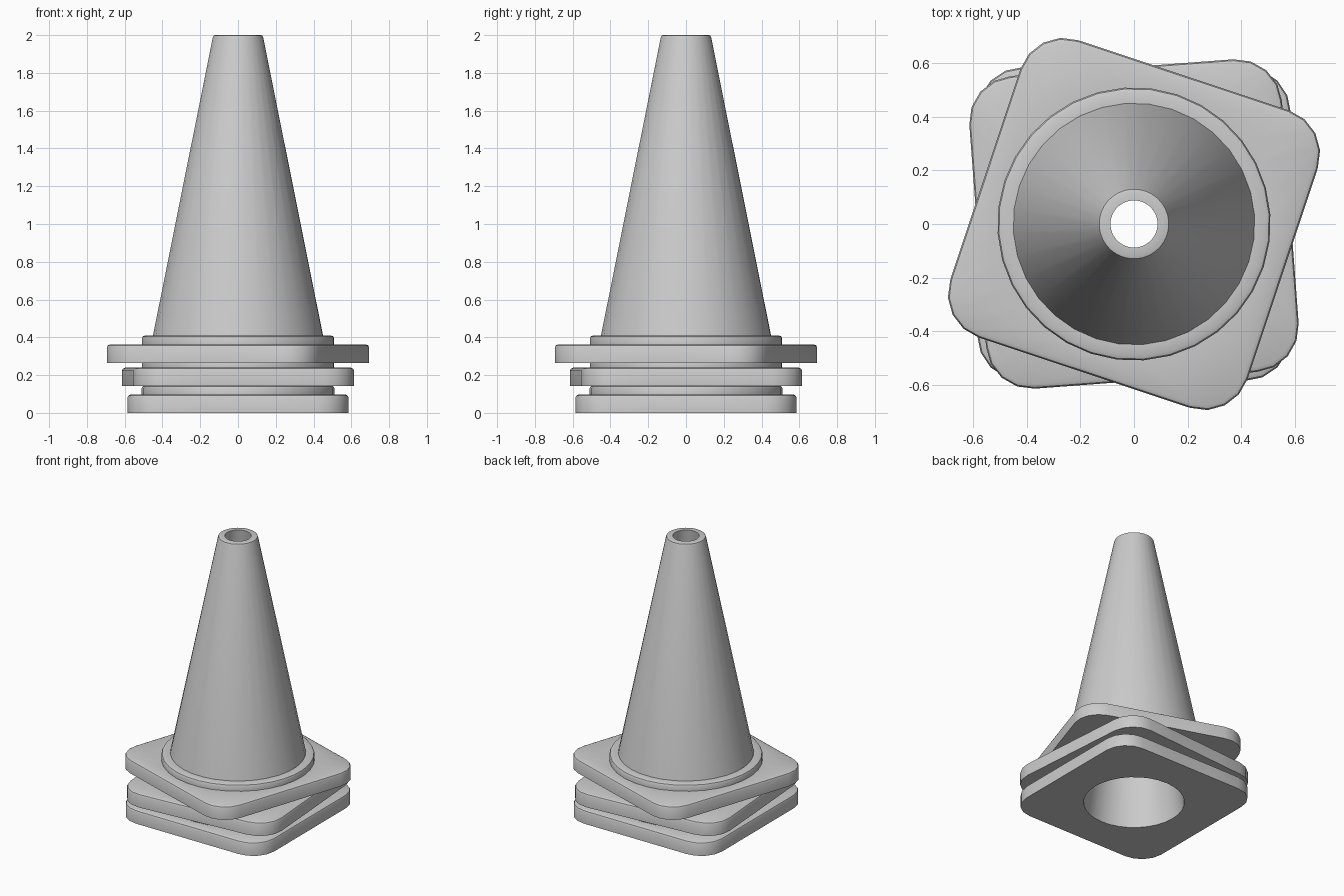
import bpy
import bmesh
from math import sin, cos, pi, radians

cube = bpy.data.objects.get("Cube")
if cube:
    bpy.data.objects.remove(cube)

GREY = (0.6, 0.6, 0.6, 1)
grey = bpy.data.materials.new("plain_grey")
grey.diffuse_color = GREY
grey.use_nodes = True
grey.node_tree.nodes["Principled BSDF"].inputs["Base Color"].default_value = GREY

SIDES = 32
HALF, CORNER = 0.585, 0.17      # square foot half width and corner radius


def circle(radius, z):
    return [(radius * cos(2 * pi * i / SIDES), radius * sin(2 * pi * i / SIDES), z)
            for i in range(SIDES)]


def rounded_square(inset, z):
    """Outline with as many points as the circle, starting mid right edge."""
    core, r, half = HALF - CORNER, CORNER - inset, HALF - inset
    # one quarter: half an edge, a rounded corner, half an edge
    quarter = [(half, 0), (half, core / 2)]
    quarter += [(core + r * cos(k * pi / 8), core + r * sin(k * pi / 8)) for k in range(5)]
    quarter += [(core / 2, half)]
    points = []
    for q in range(4):
        c, s = round(cos(q * pi / 2)), round(sin(q * pi / 2))
        points += [(c * x - s * y, s * x + c * y, z) for x, y in quarter]
    return points


def add_cone(name, z, turn):
    # foot, collar, tapered body and hollow core as one closed loft
    rings = [rounded_square(0, 0), rounded_square(0, 0.082),
             rounded_square(0.005, 0.092), rounded_square(0.018, 0.098)]
    profile = [(0.51, 0.098), (0.51, 0.13), (0.505, 0.14), (0.49, 0.146),
               (0.451, 0.146), (0.134, 1.722), (0.13, 1.732), (0.122, 1.735),
               (0.088, 1.735), (0.335, 0)]
    rings += [circle(r, h) for r, h in profile]

    bm = bmesh.new()
    loops = [[bm.verts.new(p) for p in ring] for ring in rings]
    for a, b in zip(loops, loops[1:] + loops[:1]):
        for i in range(SIDES):
            j = (i + 1) % SIDES
            bm.faces.new((a[i], a[j], b[j], b[i]))
    bmesh.ops.recalc_face_normals(bm, faces=bm.faces)
    mesh = bpy.data.meshes.new(name)
    bm.to_mesh(mesh)
    bm.free()

    obj = bpy.data.objects.new(name, mesh)
    bpy.context.collection.objects.link(obj)
    mesh.materials.append(grey)
    obj.location.z = z
    obj.rotation_euler.z = radians(turn)
    bpy.ops.object.select_all(action='DESELECT')
    obj.select_set(True)
    bpy.context.view_layer.objects.active = obj
    bpy.ops.object.shade_smooth_by_angle(angle=radians(35))


# stack of three nested cones, each turned a little
add_cone("bottom_cone", 0, 0)
add_cone("middle_cone", 0.142, 4.3)
add_cone("top_cone", 0.265, -18.4)
